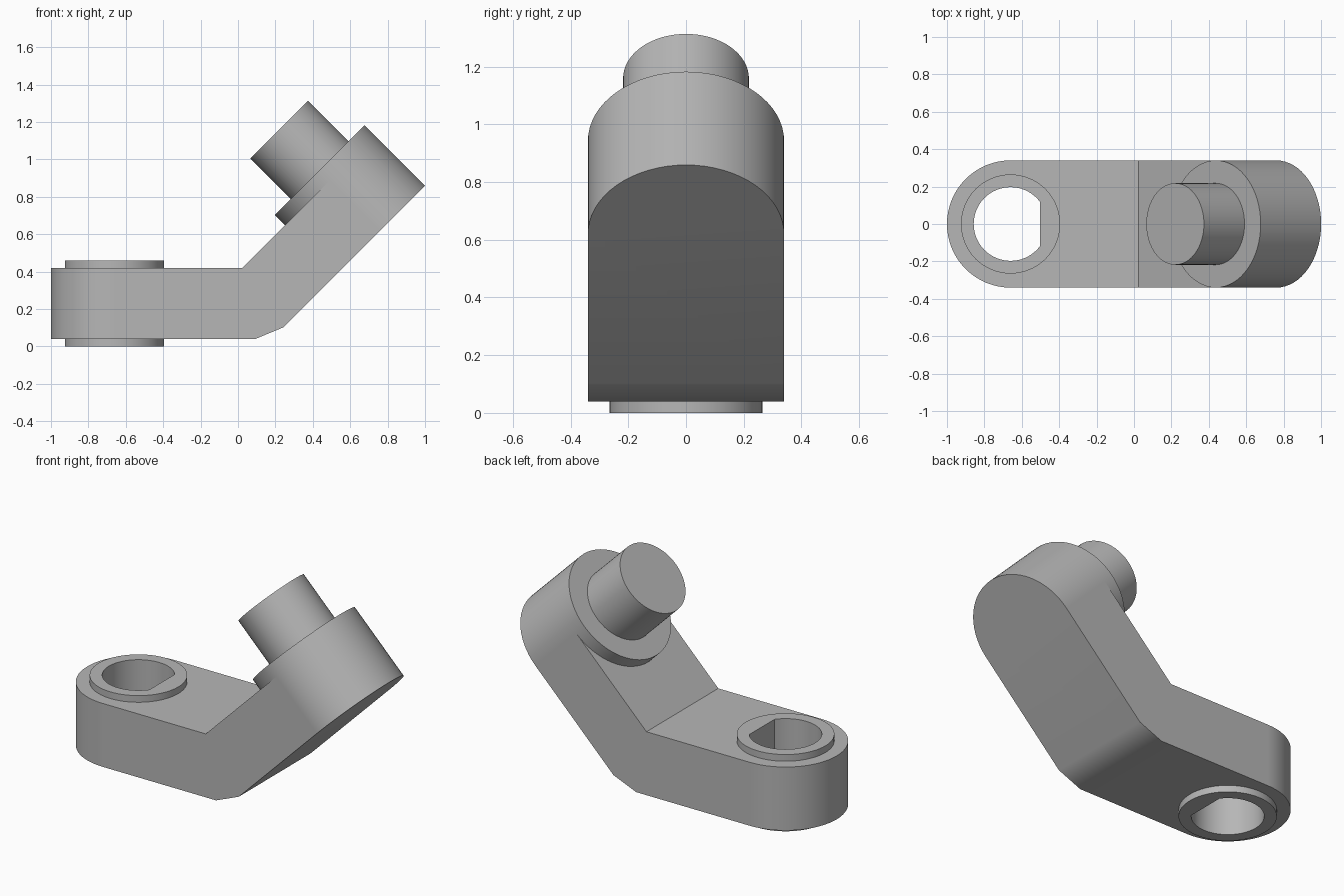
import bpy, bmesh
from math import pi, cos, sin, radians
from mathutils import Vector, Matrix

cube = bpy.data.objects.get("Cube")
if cube:
    bpy.data.objects.remove(cube, do_unlink=True)

SEG = 64                      # sides of a full circle
R = 0.34                      # half width of the arm
LOW = Matrix.Translation((-0.66, 0, 0))                # frame of the keyed eye
TILT = Matrix.Rotation(-pi / 4, 4, 'Y')                # frame of the raised end
HIGH = TILT @ Matrix.Translation((0.975, 0, 0))

grey = bpy.data.materials.new("matte_grey")
grey.use_nodes = True
colour = (0.47, 0.47, 0.47, 1)
grey.diffuse_color = colour
grey.node_tree.nodes["Principled BSDF"].inputs["Base Color"].default_value = colour


def make_object(name, bm):
    bmesh.ops.recalc_face_normals(bm, faces=bm.faces)
    mesh = bpy.data.meshes.new(name)
    bm.to_mesh(mesh)
    bm.free()
    mesh.materials.append(grey)
    obj = bpy.data.objects.new(name, mesh)
    bpy.context.collection.objects.link(obj)
    return obj


def arc(frame, radius, height, start, end, steps):
    angles = [start + (end - start) * i / steps for i in range(steps + 1)]
    return [frame @ Vector((radius * cos(a), radius * sin(a), height)) for a in angles]


def cylinder(name, frame, radius, bottom, top, flat=None):
    """Upright cylinder in a frame, with an optional flat on its +x side."""
    bm = bmesh.new()
    ring = arc(Matrix(), radius, bottom, 0, 2 * pi, SEG)[:-1]
    face = bm.faces.new([bm.verts.new(p) for p in ring])
    side = bmesh.ops.extrude_face_region(bm, geom=[face])["geom"]
    for v in side:
        if isinstance(v, bmesh.types.BMVert):
            v.co.z = top
    if flat is not None:
        cut = bmesh.ops.bisect_plane(bm, geom=bm.verts[:] + bm.edges[:] + bm.faces[:],
                                     plane_co=(flat, 0, 0), plane_no=(1, 0, 0), clear_outer=True)
        rim = [e for e in cut["geom_cut"] if isinstance(e, bmesh.types.BMEdge)]
        bmesh.ops.contextual_create(bm, geom=rim)
    bm.transform(frame)
    return make_object(name, bm)


def bent_arm():
    """Bent bar with a half round at each end."""
    bm = bmesh.new()
    half = SEG // 2

    def add(points):
        return [bm.verts.new(p) for p in points]

    def bend(x, z):
        return add([(x, R, z), (x, -R, z)])            # back, front

    eye_low, eye_top = [add(arc(LOW, R, z, pi / 2, 1.5 * pi, half)) for z in (0.04, 0.42)]
    end_low, end_top = [add(arc(HIGH, R, z, pi / 2, -pi / 2, half)) for z in (-0.1, 0.28)]
    elbow = bend(0.024, 0.42)
    heel_a, heel_b = bend(0.093, 0.04), bend(0.243, 0.102)

    # Round ends
    for low, top in ((eye_low, eye_top), (end_low, end_top)):
        for i in range(half):
            bm.faces.new((low[i], low[i + 1], top[i + 1], top[i]))
    # Upper and lower faces, and the chamfered heel
    for curve, edge in ((eye_top, elbow), (end_top, elbow), (eye_low, heel_a), (end_low, heel_b)):
        bm.faces.new(curve + edge[::-1])
    bm.faces.new(heel_a + heel_b[::-1])
    # Flat back and front walls
    for i, j in ((0, 0), (-1, 1)):
        bm.faces.new((eye_low[i], heel_a[j], heel_b[j], end_low[i],
                      end_top[i], elbow[j], eye_top[i]))
    return make_object("crank_arm", bm)


arm = bent_arm()
parts = [
    (cylinder("eye_collar", LOW, 0.265, 0, 0.46), 'UNION'),
    (cylinder("pin_boss", HIGH, R, 0.28, 0.357), 'UNION'),
    (cylinder("pin", HIGH, 0.218, 0.2, 0.664), 'UNION'),
    (cylinder("keyed_hole", LOW, 0.197, -0.1, 0.6, flat=0.157), 'DIFFERENCE'),
]

# Merge the parts into one solid and cut the keyed hole
bpy.context.view_layer.objects.active = arm
for part, operation in parts:
    mod = arm.modifiers.new(part.name, 'BOOLEAN')
    mod.operation = operation
    mod.solver = 'EXACT'
    mod.object = part
    bpy.ops.object.modifier_apply(modifier=mod.name)
    bpy.data.objects.remove(part, do_unlink=True)

# Smooth round walls, sharp rims, flat broad faces
bpy.ops.object.select_all(action='DESELECT')
arm.select_set(True)
bpy.ops.object.shade_smooth_by_angle(angle=radians(30))
weighted = arm.modifiers.new("weighted_normals", 'WEIGHTED_NORMAL')
weighted.keep_sharp = True
